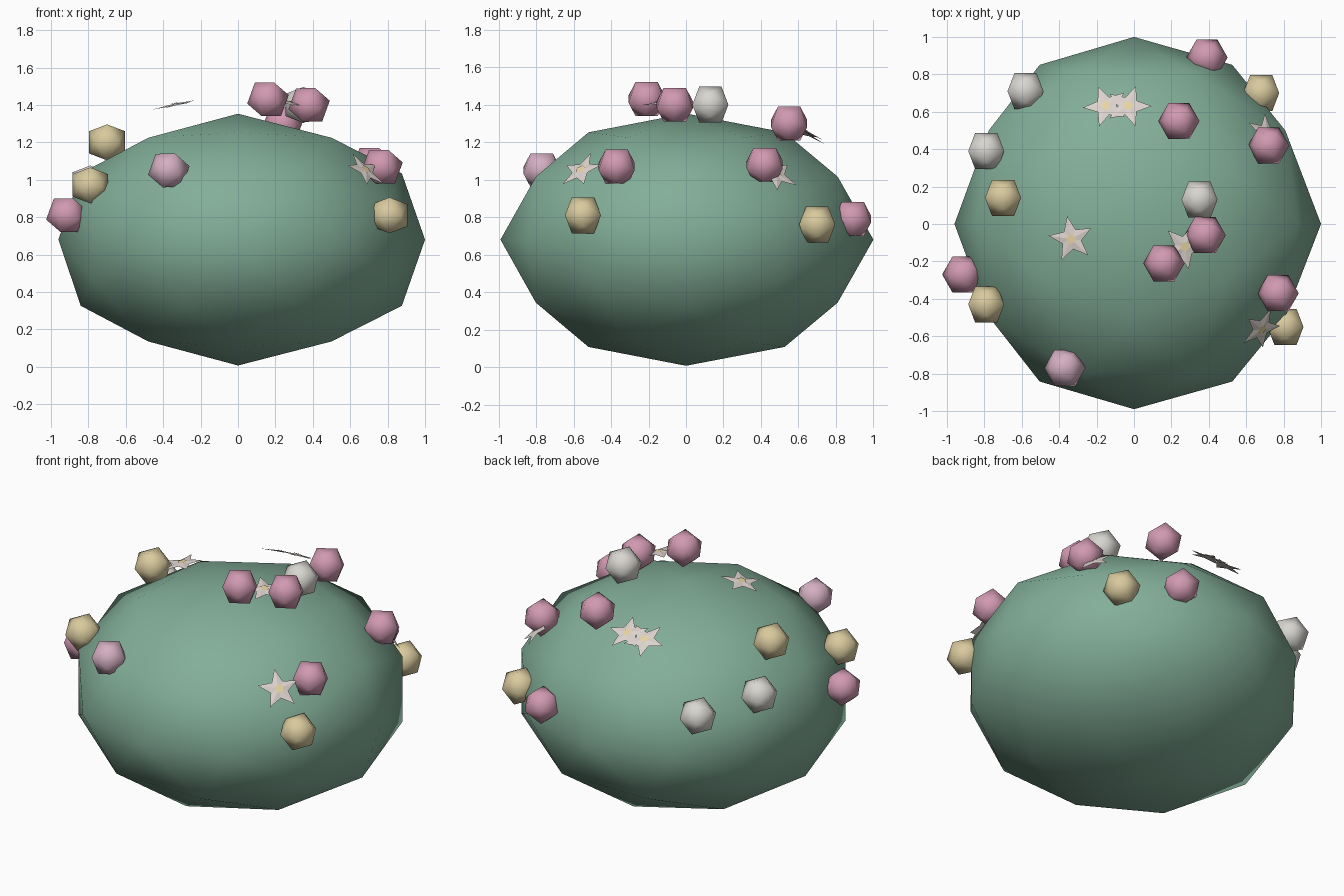
import bpy, bmesh, math
from mathutils import Vector, Matrix

if "Cube" in bpy.data.objects:
    bpy.data.objects.remove(bpy.data.objects["Cube"])

CENTER = Vector((0, 0, 0.68))
PHI = (1 + math.sqrt(5)) / 2


def material(name, rgb):
    m = bpy.data.materials.new(name)
    m.diffuse_color = (*rgb, 1)
    m.use_nodes = True
    m.node_tree.nodes["Principled BSDF"].inputs["Base Color"].default_value = m.diffuse_color
    return m


GREEN = material("leaf_green", (0.225, 0.425, 0.315))
PINK = material("pink", (0.64, 0.32, 0.44))
PALE = material("pale_pink", (0.66, 0.43, 0.54))
YELLOW = material("straw_yellow", (0.69, 0.59, 0.34))
WHITE = material("soft_white", (0.68, 0.67, 0.63))
PETAL = material("petal_white", (0.72, 0.65, 0.61))
POLLEN = material("pollen_yellow", (0.80, 0.66, 0.36))


def ico_points(detail):
    """Unit icosahedron corners, plus projected edge midpoints if detailed."""
    pts = []
    for a in (-1, 1):
        for b in (-PHI, PHI):
            pts += [Vector((0, a, b)), Vector((a, b, 0)), Vector((b, 0, a))]
    if detail:
        pts += [(p + q) / 2 for i, p in enumerate(pts) for q in pts[:i]
                if (p - q).length < 2.1]
    return [p.normalized() for p in pts]


def add_object(name, bm, mats, smooth=True):
    me = bpy.data.meshes.new(name)
    bm.normal_update()
    bm.to_mesh(me)
    bm.free()
    for m in mats:
        me.materials.append(m)
    for p in me.polygons:
        p.use_smooth = smooth
    ob = bpy.data.objects.new(name, me)
    bpy.context.collection.objects.link(ob)
    return ob


def ball(name, points, mat):
    bm = bmesh.new()
    for p in points:
        bm.verts.new(p)
    bmesh.ops.convex_hull(bm, input=bm.verts[:])
    bmesh.ops.recalc_face_normals(bm, faces=bm.faces[:])
    return add_object(name, bm, [mat])


# Bush: squashed, slightly uneven faceted ball
def bush_point(p):
    sx = 1.0 if p.x > 0 else 0.96
    if abs(p.x) > 0.8 and abs(p.z) > 0.4:      # widen the shoulders
        sx *= 1.03
    return CENTER + Vector((p.x * sx, p.y * (1.0 if p.y > 0 else 0.99), p.z * 0.673))


ball("bush", [bush_point(p) for p in ico_points(True)], GREEN)

# Round buds scattered over the upper half
BUDS = [
    (PINK, "pink_bud", [(0.16, -0.21, 1.43), (0.38, -0.06, 1.40), (0.77, -0.37, 1.07),
                        (0.24, 0.55, 1.30), (0.72, 0.42, 1.08), (0.39, 0.89, 0.79),
                        (-0.915, -0.27, 0.81)]),
    (YELLOW, "yellow_bud", [(-0.70, 0.14, 1.20), (-0.79, -0.43, 0.97),
                            (0.81, -0.55, 0.81), (0.68, 0.70, 0.76)]),
    (WHITE, "white_bud", [(0.35, 0.13, 1.40), (-0.58, 0.71, 0.91), (-0.79, 0.39, 0.98)]),
    (PALE, "pale_bud", [(-0.37, -0.77, 1.05)]),
]
for mat, name, spots in BUDS:
    for i, s in enumerate(spots):
        # pink buds are turned a little
        turn = Matrix.Rotation(0.35 if mat in (PINK, PALE) else 0.0, 3, 'Y')
        ball(f"{name}_{i + 1}", [Vector(s) + turn @ p * 0.113 for p in ico_points(False)], mat)


# Star blossoms lying along the bush surface
def star(name, spot, spin):
    spot = Vector(spot)
    d = spot - CENTER
    n = Vector((d.x, d.y, d.z / 0.45)).normalized()
    side = Vector((0, 1, 0)).cross(n).normalized()
    up = n.cross(side)

    def at(r, deg, h):
        a = math.radians(deg + spin)
        return spot + side * (r * math.cos(a)) + up * (r * math.sin(a)) + n * h

    bm = bmesh.new()
    rim = [bm.verts.new(at(0.125 if k % 2 == 0 else 0.055, 36 * k, 0)) for k in range(10)]
    hub = bm.verts.new(at(0, 0, 0.008))
    for k in range(10):
        bm.faces.new((hub, rim[k], rim[(k + 1) % 10]))
    # pollen patch just above the petals
    disc = [bm.verts.new(at(0.028, 72 * k, 0.010)) for k in range(5)]
    bm.faces.new(disc).material_index = 1
    add_object(name, bm, [PETAL, POLLEN], smooth=False)


STARS = [((-0.335, -0.08, 1.40), 100), ((0.27, -0.12, 1.41), 65),
         ((-0.15, 0.63, 1.25), 40), ((-0.03, 0.63, 1.26), 0),
         ((0.68, -0.56, 1.05), 80), ((0.71, 0.48, 1.03), 75)]
for i, (spot, spin) in enumerate(STARS):
    star(f"star_blossom_{i + 1}", spot, spin)
